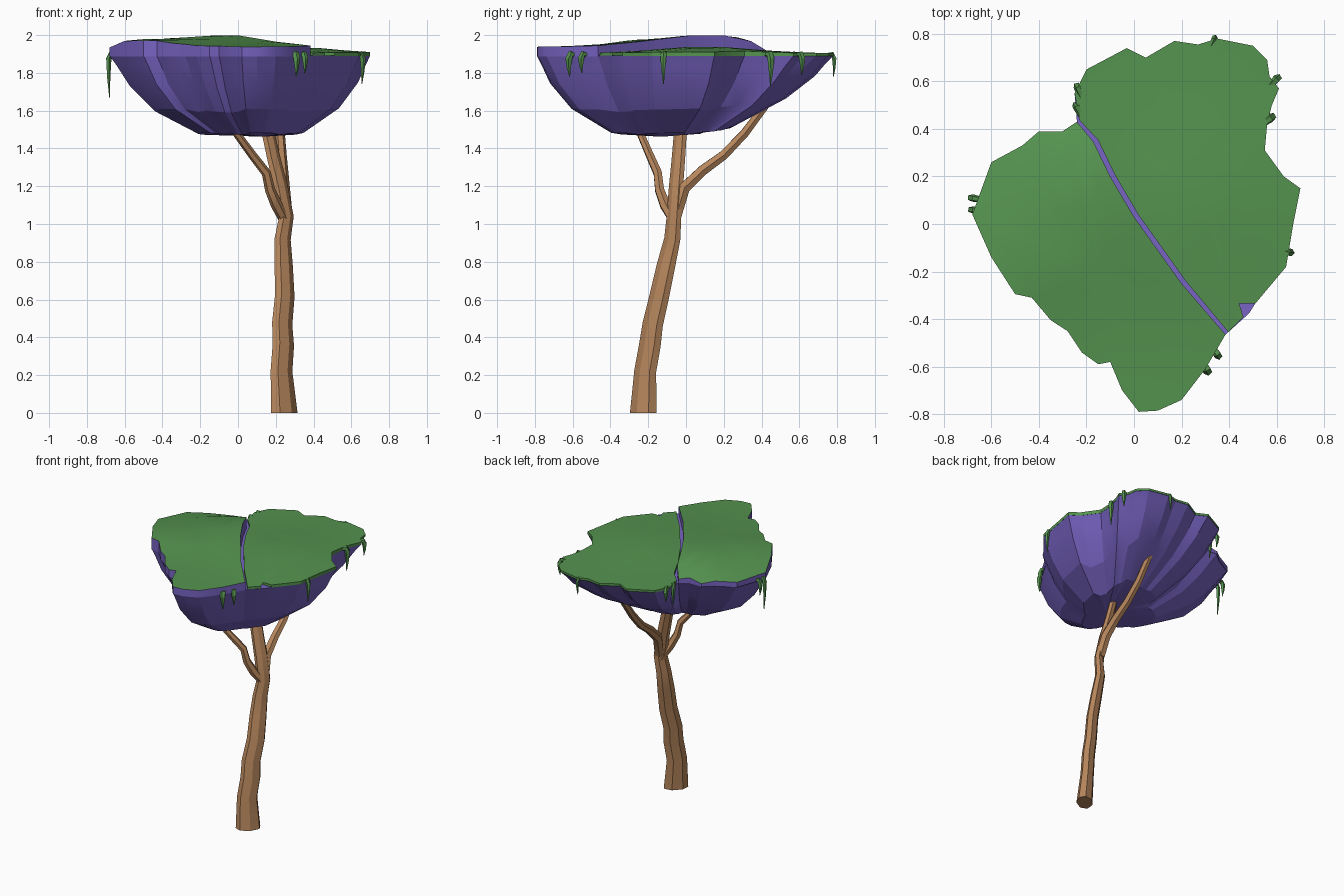
import bpy, bmesh, math, random
from mathutils import Vector

random.seed(4)
if "Cube" in bpy.data.objects:
    bpy.data.objects.remove(bpy.data.objects["Cube"])


def material(name, rgb):
    m = bpy.data.materials.new(name)
    m.use_nodes = True
    m.diffuse_color = (*rgb, 1)
    m.node_tree.nodes["Principled BSDF"].inputs["Base Color"].default_value = (*rgb, 1)
    return m


BARK = material("tan bark", (0.47, 0.24, 0.108))
ROCK = material("purple rock", (0.185, 0.125, 0.54))
MOSS = material("green moss", (0.09, 0.29, 0.078))


def finish(name, bm, mats, angle, rule=None):
    """Turn a bmesh into a shaded object; rule picks a material per face."""
    bmesh.ops.recalc_face_normals(bm, faces=bm.faces)
    bm.normal_update()
    if rule:
        for f in bm.faces:
            f.material_index = rule(f)
    mesh = bpy.data.meshes.new(name)
    bm.to_mesh(mesh)
    bm.free()
    for m in mats:
        mesh.materials.append(m)
    ob = bpy.data.objects.new(name, mesh)
    bpy.context.collection.objects.link(ob)
    bpy.ops.object.select_all(action="DESELECT")
    ob.select_set(True)
    bpy.context.view_layer.objects.active = ob
    bpy.ops.object.shade_smooth_by_angle(angle=math.radians(angle))
    return ob


def loft(bm, rings):
    """Skin closed rings of equal length."""
    loops = [[bm.verts.new(p) for p in ring] for ring in rings]
    for a, b in zip(loops, loops[1:]):
        for i in range(len(a)):
            j = (i + 1) % len(a)
            bm.faces.new((a[i], a[j], b[j], b[i]))
    return loops


def fan(bm, loop, tip):
    v = bm.verts.new(tip)
    for i, p in enumerate(loop):
        bm.faces.new((p, loop[(i + 1) % len(loop)], v))


def tube(name, path, radii, sides, mat, up=1, stretch=1.0):
    """Tapering limb along a path; stretch widens it along the x = y diagonal."""
    pts = [Vector(p) for p in path]
    along, across = Vector((1, 1, 0)).normalized(), Vector((-1, 1, 0)).normalized()
    rings = []
    for i, p in enumerate(pts):
        t = pts[min(i + 1, len(pts) - 1)] - pts[max(i - 1, 0)]
        q = Vector((0, 0, up)).rotation_difference(t.normalized())
        if up > 0 and i == 0:
            q.identity()
        angles = [math.tau * (k + 0.3) / sides for k in range(sides)]
        rings.append([p + q @ (along * math.cos(a) * stretch + across * math.sin(a) / stretch)
                      * radii[i] for a in angles])
    bm = bmesh.new()
    loops = loft(bm, rings)
    bm.faces.new(loops[0])
    bm.faces.new(loops[-1])
    return finish(name, bm, [mat], 30)


# Trunk and its two branches
tube("trunk", [(.243, -.225, 0), (.228, -.215, .22), (.238, -.19, .36), (.232, -.175, .47),
               (.246, -.14, .62), (.24, -.105, .78), (.235, -.072, .92), (.255, -.063, 1.04),
               (.225, -.052, 1.2), (.19, -.04, 1.34), (.15, -.027, 1.52)],
     [.069, .057, .056, .053, .051, .048, .042, .038, .037, .035, .033], 7, BARK, stretch=1.25)
tube("front_branch", [(.25, -.06, 1.01), (.205, -.11, 1.1), (.17, -.14, 1.18), (.15, -.15, 1.27),
                      (.08, -.19, 1.36), (-.03, -.255, 1.51)],
     [.03, .031, .027, .025, .023, .02], 6, BARK)
tube("back_branch", [(.255, -.055, 1.04), (.24, -.01, 1.19), (.235, .09, 1.285), (.23, .2, 1.365),
                     (.222, .31, 1.48), (.22, .46, 1.68)],
     [.035, .035, .031, .028, .026, .022], 6, BARK)

# Outlines of the two slabs, split by a diagonal crack
CRACK = [(.385, -.465), (.2, -.25), (0, .03), (-.1, .2), (-.17, .345), (-.24, .43)]
LOW_RIM = [(-.3, .39), (-.4, .39), (-.47, .33), (-.6, .26), (-.64, .15), (-.68, .04), (-.6, -.14),
           (-.5, -.295), (-.43, -.31), (-.35, -.405), (-.28, -.45), (-.22, -.54), (-.15, -.59),
           (-.1, -.58), (-.05, -.7), (.02, -.79), (.1, -.785), (.2, -.74), (.3, -.61)]
HIGH_RIM = [(.51, -.335), (.64, -.18), (.67, 0), (.7, .15), (.63, .2), (.55, .31),
            (.56, .42), (.58, .5), (.61, .57), (.57, .62), (.56, .69), (.5, .75), (.35, .78),
            (.27, .755), (.17, .77), (.05, .7), (-.03, .74), (-.2, .65), (-.25, .55)]


def scaled(outline, c, s):
    return [(c[0] + (x - c[0]) * s, c[1] + (y - c[1]) * s) for x, y in outline]


# Rock bowl with pleated sides, shallower toward the back
rim = LOW_RIM + [CRACK[0], (.485, -.375)] + HIGH_RIM + [CRACK[-1]]
centre = (.1, -.12)
pleat = [random.uniform(-.03, .03) for p in rim]
rings = []
for scale, z, rough in ((1, 1.891, 0), (.95, 1.835, .4), (.87, 1.735, 1),
                        (.7, 1.6, 1), (.4, 1.478, .5)):
    ring = []
    for p, d in zip(rim, pleat):
        (x, y), = scaled([p], centre, scale + d * rough)
        lift = .4 * max(0, y - .05) * (1.891 - z)
        ring.append((x, y, z + d * rough * .4 + lift))
    rings.append(ring)
bm = bmesh.new()
loops = loft(bm, rings)
fan(bm, loops[0], (0, 0, 1.891))
fan(bm, loops[-1], (.13, -.13, 1.462))
finish("rock_bowl", bm, [ROCK], 16)


def raised_top(x, y):
    crest = .065 * math.exp(-(.75 * x * x + (y - .14) ** 2) / .22)
    shoulder = .025 * math.exp(-((x + .5) ** 2 + (y + .22) ** 2) / .06)
    return 1.937 + crest + shoulder - .3 * max(0, y - .29) - .09 * max(0, y - x - .5)


def sunken_top(x, y):
    return 1.904 + .036 * math.exp(-((x - .25) ** 2 + (y - .1) ** 2) / .12)


def slab(name, outline, c, base, top, moss_rim):
    """Domed slab: straight sides, mossy top."""
    rings = [[(x, y, base) for x, y in outline]]
    for s in (1, .75, .4):
        rings.append([(x, y, top(x, y)) for x, y in scaled(outline, c, s)])
    bm = bmesh.new()
    loops = loft(bm, rings)
    fan(bm, loops[-1], (*c, top(*c)))
    bm.faces.new(loops[0])
    finish(name, bm, [ROCK, MOSS], 30, lambda f: int(moss_rim or f.normal.z > .6))


slab("raised_slab", CRACK + LOW_RIM, (-.15, -.2), 1.886, raised_top, False)
slab("sunken_slab", [(x + .018, y + .009) for x, y in reversed(CRACK[1:-1])]
     + [(.397, -.455), (.46, -.39), (.42, -.335)] + HIGH_RIM + [(-.228, .435)],
     (.27, .2), 1.889, sunken_top, True)

# Moss strands draped over the rim: x, y, lowest z, thickness
STRANDS = [(.605, .615, 1.79, .017), (.58, .45, 1.73, .019), (.66, -.12, 1.74, .016),
           (.355, -.555, 1.8, .017), (.31, -.62, 1.78, .019), (-.685, .06, 1.67, .015),
           (-.685, .11, 1.79, .016), (-.245, .5, 1.75, .016), (-.24, .58, 1.8, .016),
           (.34, .785, 1.78, .012)]
for i, (x, y, low, r) in enumerate(STRANDS):
    out = Vector((x, y, 0)).normalized()
    foot = Vector((x, y, 0))
    path = [foot - out * .05 + Vector((0, 0, 1.895)), foot - out * .01 + Vector((0, 0, 1.9)),
            foot + Vector((0, 0, 1.875)), foot + Vector((0, 0, (1.875 + low) / 2)),
            foot - out * .005 + Vector((0, 0, low))]
    tube("moss_strand_%d" % (i + 1), path, [r * .7, r, r, r * .6, .002], 5, MOSS, up=-1)
